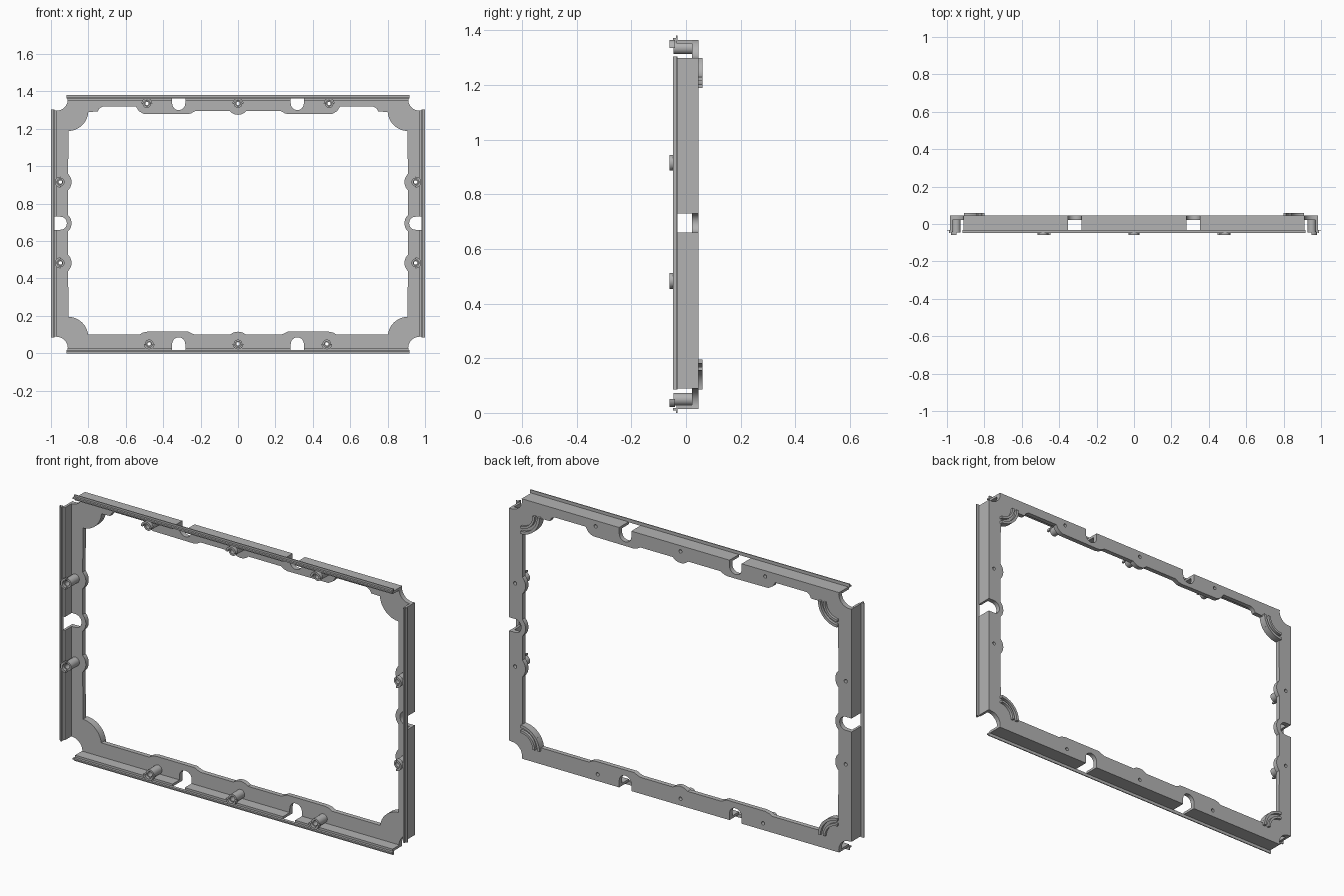
import bpy
from math import sin, cos, radians

cube = bpy.data.objects.get("Cube")
if cube:
    bpy.data.objects.remove(cube, do_unlink=True)

grey = bpy.data.materials.new("grey_metal")
grey.use_nodes = True
grey.diffuse_color = (0.45, 0.45, 0.45, 1)
grey.node_tree.nodes["Principled BSDF"].inputs["Base Color"].default_value = (0.45, 0.45, 0.45, 1)


def arc(cx, cz, r, start, end, n=12):
    angles = [radians(start + (end - start) * i / n) for i in range(n + 1)]
    return [(cx + r * cos(a), cz + r * sin(a)) for a in angles]


def circle(cx, cz, r, n=24):
    return arc(cx, cz, r, 0, 360, n)[:-1]


def half_ring(cx, cz, r0, r1, start, end):
    return arc(cx, cz, r1, start, end) + arc(cx, cz, r0, end, start)


def rect(x0, x1, z0, z1):
    return [(x0, z0), (x1, z0), (x1, z1), (x0, z1)]


def mirrored(half):
    return half + [(-x, z) for x, z in reversed(half) if abs(x) > 1e-4]


def prism(name, loops, y0, y1):
    """Extrude closed x-z outlines (nested loops become holes) from y0 to y1."""
    curve = bpy.data.curves.new(name, "CURVE")
    curve.dimensions = "2D"
    curve.fill_mode = "BOTH"
    curve.extrude = (y1 - y0) / 2
    for loop in loops:
        spline = curve.splines.new("POLY")
        spline.points.add(len(loop) - 1)
        for point, (x, z) in zip(spline.points, loop):
            point.co = (x, z, 0, 1)
        spline.use_cyclic_u = True
    obj = bpy.data.objects.new(name, curve)
    bpy.context.collection.objects.link(obj)
    obj.rotation_euler.x = radians(90)
    obj.location.y = (y0 + y1) / 2
    bpy.ops.object.select_all(action="DESELECT")
    obj.select_set(True)
    bpy.context.view_layer.objects.active = obj
    bpy.ops.object.convert(target="MESH")
    obj = bpy.context.object
    obj.data.materials.clear()
    obj.data.materials.append(grey)
    bpy.ops.object.shade_smooth_by_angle(angle=radians(35))
    return obj


TOP, BOTTOM, SIDE = 1.365, 0.015, 0.984
BACK, PLATE, FLANGE = 0.046, 0.022, -0.031
SLOT_X, SLOT_Z, SLOT_R = 0.317, 0.695, 0.035

# Outer plate edge: right half, from bottom centre to top centre
outer = [(0, BOTTOM), (SLOT_X - SLOT_R, BOTTOM)]
outer += arc(SLOT_X, 0.05, SLOT_R, 180, 0)
outer += [(SLOT_X + SLOT_R, BOTTOM), (0.912, BOTTOM)]
outer += arc(0.97, 0.028, 0.06, 180, 90)
outer += [(SIDE, 0.09), (SIDE, SLOT_Z - SLOT_R)]
outer += arc(0.95, SLOT_Z, SLOT_R, -90, -270)
outer += [(SIDE, SLOT_Z + SLOT_R), (SIDE, 1.298)]
outer += arc(0.97, 1.357, 0.06, 270, 180)
outer += [(0.912, TOP), (SLOT_X + SLOT_R, TOP)]
outer += arc(SLOT_X, 1.335, SLOT_R, 0, -180)
outer += [(SLOT_X - SLOT_R, TOP), (0, TOP)]

# Inner plate edge with pads around the bosses and rounded corner gussets
inner = arc(0, 0.05, 0.065, 90, 50)
inner += [(0.23, 0.1), (0.245, 0.105), (0.265, 0.115), (0.485, 0.115), (0.51, 0.11), (0.525, 0.1)]
inner += arc(0.91, 0.085, 0.11, 172, 92)
for z in (0.483, SLOT_Z, 0.915):
    inner += arc(0.95, z, 0.06, 226, 134)
inner += arc(0.91, 1.298, 0.11, 268, 184)
inner += [(0.75, 1.292), (0.742, 1.308), (0.725, 1.318), (0.545, 1.318), (0.53, 1.295),
          (0.505, 1.28), (0.27, 1.278), (0.25, 1.283), (0.23, 1.294)]
inner += arc(0, 1.335, 0.06, -43, -90)

# Boss positions with the direction of their outer half
bosses = [(x, 1.335, 90) for x in (-0.487, 0, 0.487)]
bosses += [(x, 0.05, 270) for x in (-0.475, 0, 0.475)]
bosses += [(0.95 * s, z, 90 - 90 * s) for s in (-1, 1) for z in (0.483, 0.915)]

prism("back_plate", [mirrored(outer), mirrored(inner)] +
      [circle(x, z, 0.009) for x, z, a in bosses], PLATE, BACK)

for x, z, a in bosses:
    prism("screw_boss", [circle(x, z, 0.023), circle(x, z, 0.013)], -0.045, PLATE)
    prism("boss_collar", [half_ring(x, z, 0.018, 0.029, a - 90, a + 90)], -0.06, -0.04)


def rail(name, spans, ends, edge, sign, upright):
    """Wall, outward flange and front lip along one edge of the frame."""
    def strip(u0, u1, inside, outside):
        v0, v1 = sorted((edge + sign * inside, edge + sign * outside))
        return rect(v0, v1, u0, u1) if upright else rect(u0, u1, v0, v1)
    prism(name + "_wall", [strip(a, b, -0.013, 0) for a, b in spans], FLANGE - 0.003, PLATE)
    prism(name + "_flange", [strip(*ends, -0.002, 0.016)], FLANGE - 0.005, FLANGE)
    prism(name + "_lip", [strip(*ends, -0.002, 0.006)], -0.047, FLANGE)


gap0, gap1 = SLOT_X - SLOT_R, SLOT_X + SLOT_R
across = [(-0.912, -gap1), (-gap0, gap0), (gap1, 0.912)]
upward = [(0.09, SLOT_Z - SLOT_R), (SLOT_Z + SLOT_R, 1.298)]
rail("top", across, (-0.917, 0.917), TOP, 1, False)
rail("bottom", across, (-0.917, 0.917), BOTTOM, -1, False)
rail("left", upward, (0.085, 1.303), SIDE, 1, True)
rail("right", upward, (0.085, 1.303), -SIDE, -1, True)

# Curved ridges on the back of each corner
for s in (-1, 1):
    for z, up in ((0.085, 1), (1.298, -1)):
        middle = 90 * up + 45 * s * up
        for r0, r1 in ((0.07, 0.082), (0.096, 0.11)):
            prism("corner_ridge", [half_ring(0.91 * s, z, r0, r1, middle - 45, middle + 45)], BACK - 0.002, 0.06)
